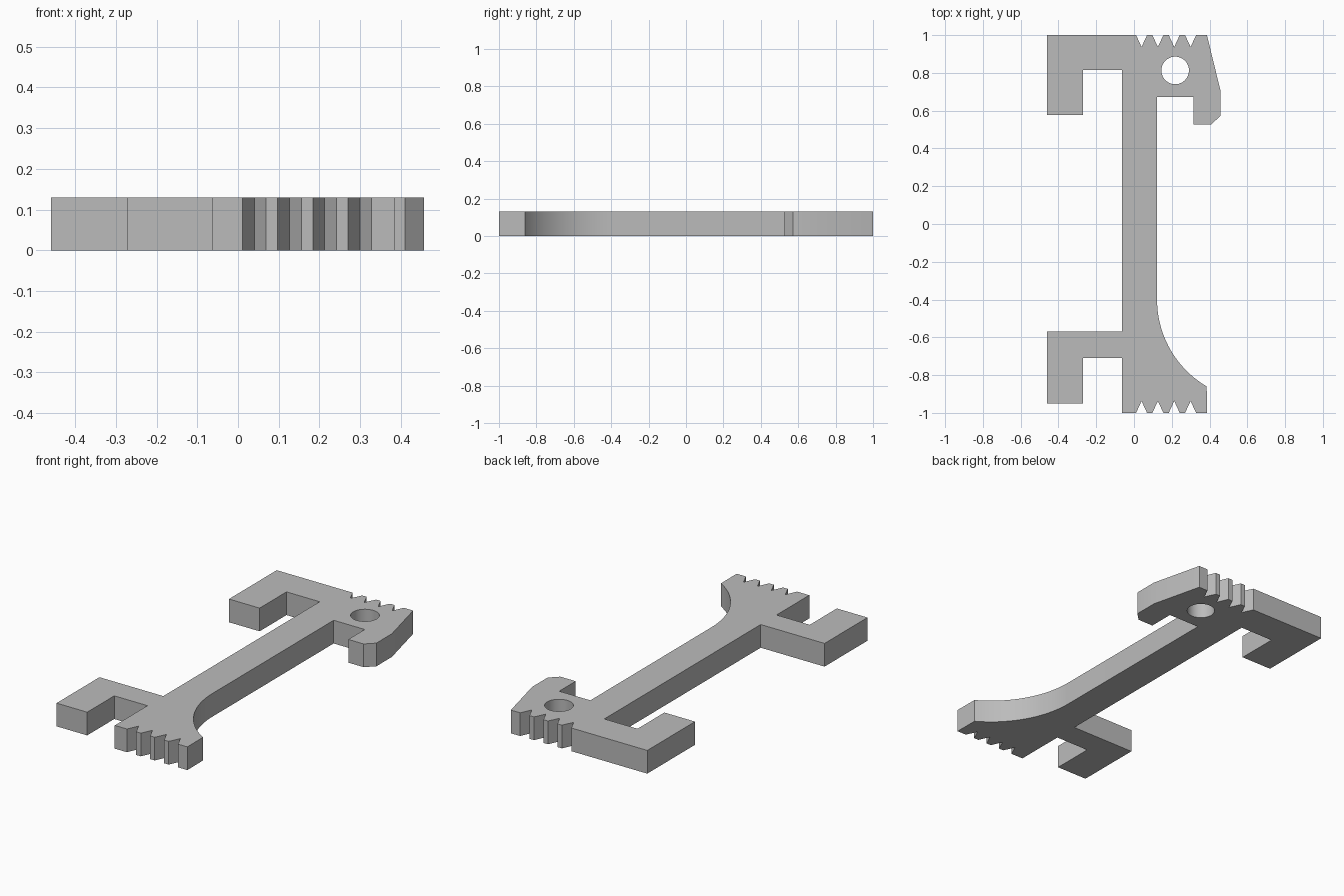
import bpy
import bmesh
from math import cos, sin, pi, radians

old = bpy.data.objects.get("Cube")
if old:
    bpy.data.objects.remove(old, do_unlink=True)

THICK = 0.13


def arc(cx, cy, r, start, end, steps):
    """Points along a circular arc, angles in degrees."""
    angles = [radians(start + (end - start) * i / steps) for i in range(steps + 1)]
    return [(cx + r * cos(a), cy + r * sin(a)) for a in angles]


def notches(side):
    """Four V-shaped cuts along the end edge, from -x to +x."""
    pts = []
    for i in range(4):
        x = 0.04 + 0.0865 * i
        pts += [(x - 0.029, side), (x, side * 0.937), (x + 0.029, side)]
    return pts


# Outline, counter-clockwise from the back corner
back_hook = [(-0.46, 1), (-0.46, 0.577), (-0.27, 0.577), (-0.27, 0.815), (-0.064, 0.815)]
front_hook = [(-0.064, -0.57), (-0.46, -0.57), (-0.46, -0.95), (-0.27, -0.95),
              (-0.27, -0.71), (-0.064, -0.71)]
front_jaw = [(-0.064, -1)] + notches(-1) + [(0.386, -1)]
flare = arc(0.656, -0.4, 0.534, 239.5, 180, 24)
back_jaw = [(0.122, 0.673), (0.315, 0.673), (0.315, 0.527), (0.41, 0.527),
            (0.457, 0.573), (0.457, 0.71), (0.386, 1)] + notches(1)[::-1]
outline = back_hook + front_hook + front_jaw + flare + back_jaw
hole = arc(0.218, 0.813, 0.073, 0, 360, 48)[:-1]

# Flat filled curve, extruded to a plate with a round hole
curve = bpy.data.curves.new("multi_tool_plate", "CURVE")
curve.dimensions = "2D"
curve.fill_mode = "BOTH"
curve.extrude = THICK / 2
for loop in (outline, hole):
    spline = curve.splines.new("POLY")
    spline.points.add(len(loop) - 1)
    for point, (x, y) in zip(spline.points, loop):
        point.co = (x, y, THICK / 2, 1)
    spline.use_cyclic_u = True

plate = bpy.data.objects.new("multi_tool_plate", curve)
bpy.context.collection.objects.link(plate)
plate.location.z = THICK / 2
bpy.ops.object.select_all(action="DESELECT")
plate.select_set(True)
bpy.context.view_layer.objects.active = plate
bpy.ops.object.convert(target="MESH")
plate = bpy.context.view_layer.objects.active
bpy.ops.object.transform_apply(location=True, rotation=False, scale=False)

# Join caps to walls and rest the plate on the ground
bm = bmesh.new()
bm.from_mesh(plate.data)
bmesh.ops.remove_doubles(bm, verts=bm.verts, dist=0.0001)
bmesh.ops.recalc_face_normals(bm, faces=bm.faces)
low = min(v.co.z for v in bm.verts)
bmesh.ops.translate(bm, verts=bm.verts, vec=(0, 0, -low))
bm.to_mesh(plate.data)
bm.free()
bpy.ops.object.shade_smooth_by_angle(angle=radians(15))

# Plain grey
grey = bpy.data.materials.new("grey")
grey.use_nodes = True
colour = (0.5, 0.5, 0.5, 1)
grey.diffuse_color = colour
grey.node_tree.nodes["Principled BSDF"].inputs["Base Color"].default_value = colour
plate.data.materials.clear()
plate.data.materials.append(grey)
